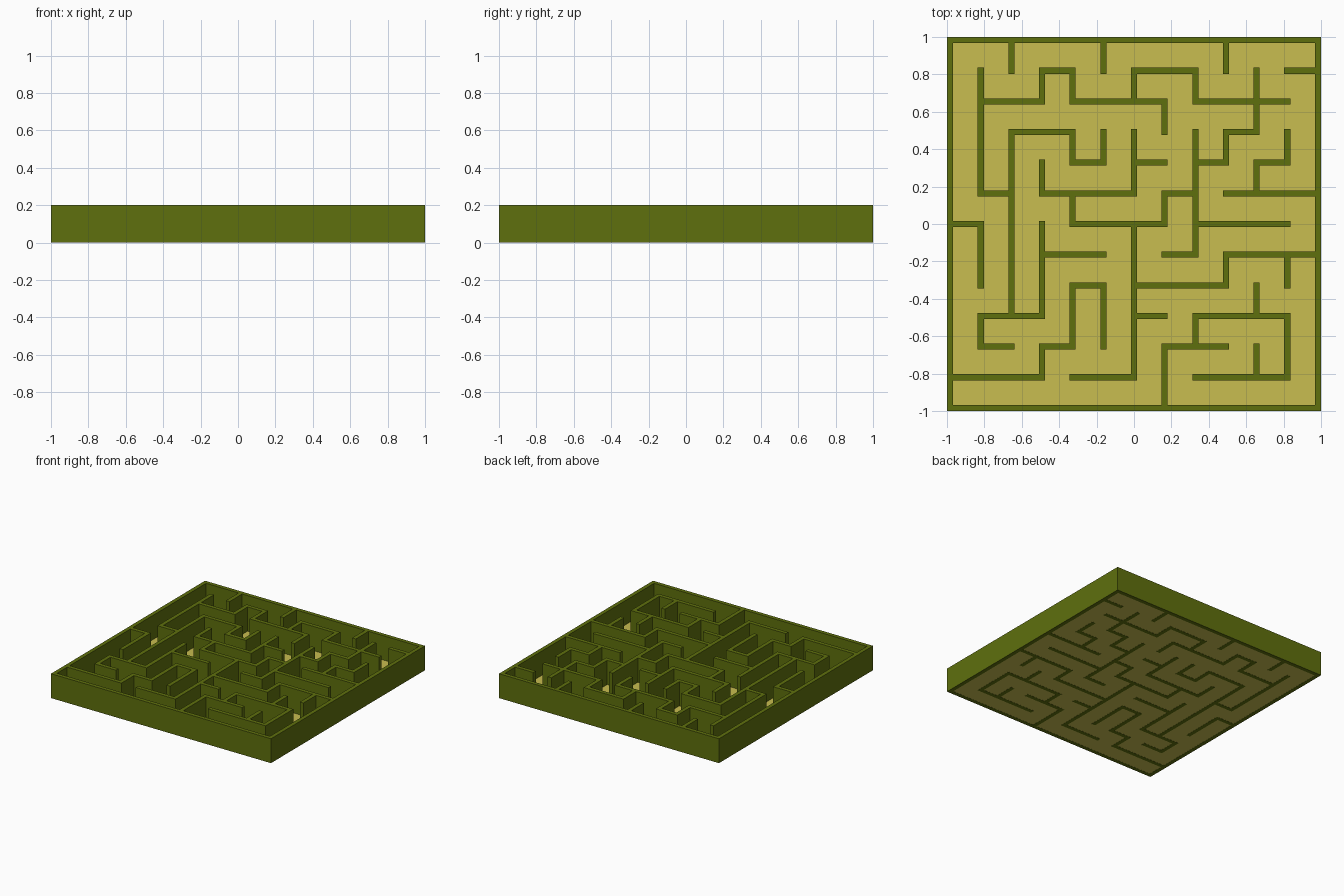
import bpy, bmesh

if "Cube" in bpy.data.objects:
    bpy.data.objects.remove(bpy.data.objects["Cube"])

N = 12                    # maze cells per side
CELL = 2 / (N + 0.2)      # wall spacing
T = CELL * 0.2            # wall thickness
HEIGHT = 0.2

# Wall runs on each interior grid line: "start-end" in grid steps
ROWS = {11: "3-4 6-8 11-12", 10: "1-3 4-7 8-11", 9: "2-4 9-10",
        8: "4-5 6-7 8-9 10-11", 7: "1-2 3-6 7-8 9-12", 6: "0-1 4-7 8-11",
        5: "3-5 7-8 9-12", 4: "4-5 6-9", 3: "1-3 6-7 8-11",
        2: "1-2 3-4 7-9", 1: "0-3 4-6 8-11", 0: "0-12", 12: "0-12"}
COLS = {1: "2-3 4-6 7-11", 2: "3-9 11-12", 3: "1-2 3-6 7-8 10-11",
        4: "2-4 6-7 8-9 10-11", 5: "2-4 8-9 11-12", 6: "1-6 7-9 10-11",
        7: "0-2 6-7 9-10", 8: "2-3 5-9 10-11", 9: "4-5 8-9 11-12",
        10: "1-2 3-4 7-8 9-11", 11: "1-3 4-5 8-9", 0: "0-12", 12: "0-12"}


def material(name, color):
    mat = bpy.data.materials.new(name)
    mat.diffuse_color = (*color, 1)
    mat.use_nodes = True
    mat.node_tree.nodes["Principled BSDF"].inputs["Base Color"].default_value = mat.diffuse_color
    return mat


def add_object(name, bm, mat):
    mesh = bpy.data.meshes.new(name)
    bm.to_mesh(mesh)
    bm.free()
    mesh.materials.append(mat)
    obj = bpy.data.objects.new(name, mesh)
    bpy.context.collection.objects.link(obj)
    return obj


def runs(text):
    return [tuple(map(int, r.split("-"))) for r in text.split()]


# Fine grid: even slots are wall posts, odd slots are the spans between them
filled = set()
for j, text in ROWS.items():
    for a, b in runs(text):
        filled |= {(k, 2 * j) for k in range(2 * a, 2 * b + 1)}
for i, text in COLS.items():
    for a, b in runs(text):
        filled |= {(2 * i, k) for k in range(2 * a, 2 * b + 1)}


def edge(k):
    return -1 + (k // 2) * CELL + (k % 2) * T


# Maze walls: one welded floor plan raised to full height
bm = bmesh.new()
points = {}


def vert(i, j):
    if (i, j) not in points:
        points[i, j] = bm.verts.new((edge(i), edge(j), 0))
    return points[i, j]


for i, j in sorted(filled):
    bm.faces.new([vert(i, j), vert(i + 1, j), vert(i + 1, j + 1), vert(i, j + 1)])
walls = add_object("maze_walls", bm, material("wall_green", (0.114, 0.162, 0.004)))
solid = walls.modifiers.new("height", "SOLIDIFY")
solid.thickness = HEIGHT
solid.offset = 1

# Floor sheet, a hair above the wall bases
bm = bmesh.new()
bmesh.ops.create_grid(bm, x_segments=1, y_segments=1, size=1 - T / 2)
floor = add_object("maze_floor", bm, material("floor_yellow", (0.584, 0.515, 0.08)))
floor.location.z = 0.001
